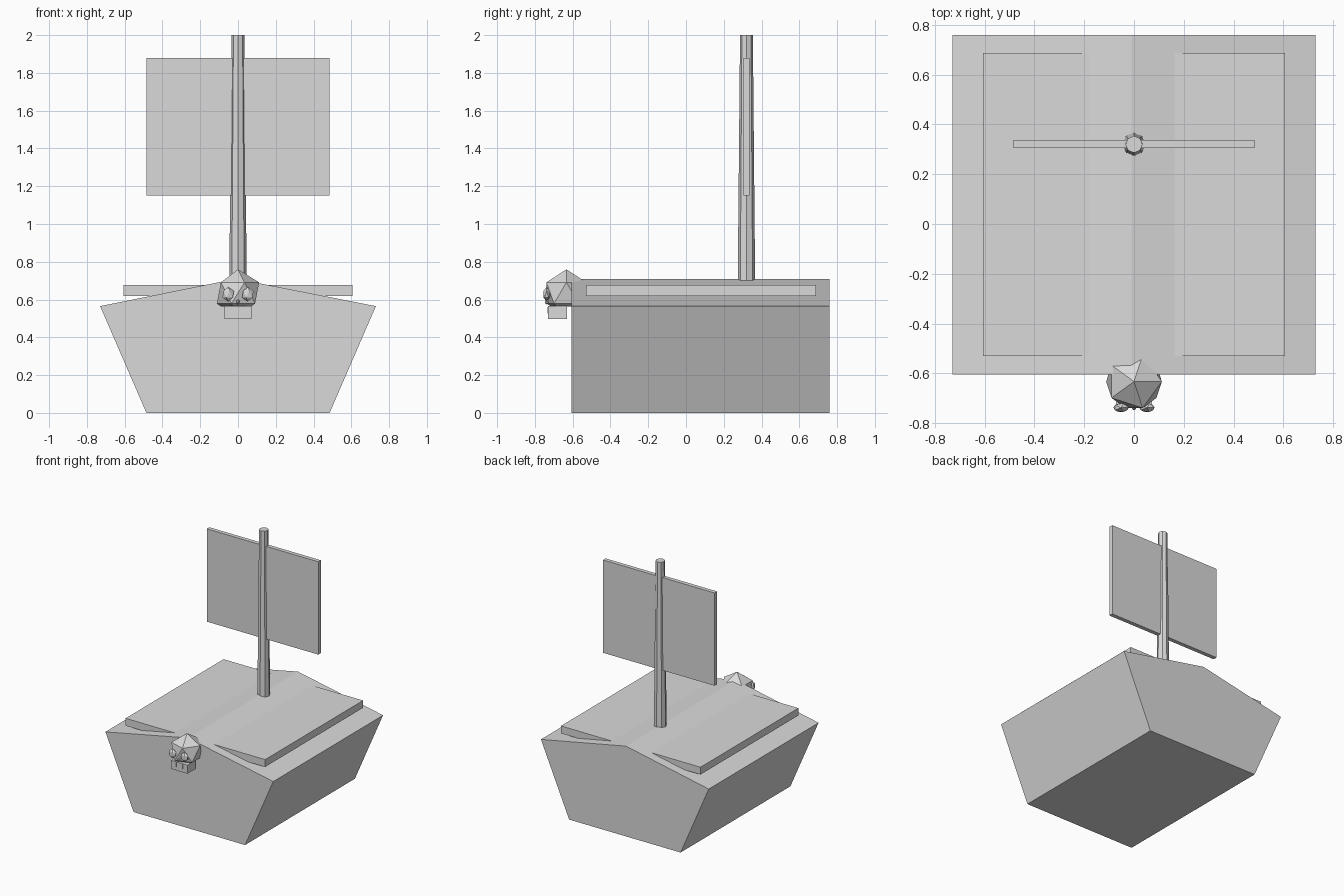
import bpy, bmesh
from mathutils import Vector, Matrix

if "Cube" in bpy.data.objects:
    bpy.data.objects.remove(bpy.data.objects["Cube"], do_unlink=True)

GREY = (0.7, 0.7, 0.7, 1)
grey = bpy.data.materials.new("plain grey")
grey.use_nodes = True
grey.diffuse_color = GREY
grey.node_tree.nodes["Principled BSDF"].inputs["Base Color"].default_value = GREY


def finish(name, bm):
    bmesh.ops.recalc_face_normals(bm, faces=bm.faces[:])
    mesh = bpy.data.meshes.new(name)
    bm.to_mesh(mesh)
    bm.free()
    mesh.materials.append(grey)
    obj = bpy.data.objects.new(name, mesh)
    bpy.context.collection.objects.link(obj)
    return obj


def box(name, low, high):
    low, high = Vector(low), Vector(high)
    bm = bmesh.new()
    place = Matrix.Translation((low + high) / 2) @ Matrix.Diagonal((high - low).to_4d())
    place[3][3] = 1
    bmesh.ops.create_cube(bm, size=1, matrix=place)
    return finish(name, bm)


def ball(name, center, radii, cut_z=None):
    bm = bmesh.new()
    place = Matrix.Translation(center) @ Matrix.Diagonal((*radii, 1))
    bmesh.ops.create_icosphere(bm, subdivisions=1, radius=1, matrix=place)
    if cut_z is not None:
        parts = bm.verts[:] + bm.edges[:] + bm.faces[:]
        bmesh.ops.bisect_plane(bm, geom=parts, plane_co=(0, 0, cut_z),
                               plane_no=(0, 0, 1), clear_inner=True)
        bmesh.ops.holes_fill(bm, edges=[e for e in bm.edges if e.is_boundary])
    return finish(name, bm)


# Hull: flared section with a ridged top, extruded front to back
section = [(-0.485, 0), (0.485, 0), (0.73, 0.565), (-0.01, 0.71), (-0.73, 0.565)]
bm = bmesh.new()
hull_face = bm.faces.new([bm.verts.new((x, -0.605, z)) for x, z in section])
sweep = bmesh.ops.extrude_face_region(bm, geom=[hull_face], use_keep_orig=True)
moved = [v for v in sweep["geom"] if isinstance(v, bmesh.types.BMVert)]
bmesh.ops.translate(bm, verts=moved, vec=(0, 1.365, 0))
finish("hull", bm)

# Deck slab that emerges on both sides of the ridge
box("deck", (-0.607, -0.53, 0.618), (0.607, 0.687, 0.676))

# Tapered mast and its sail
bm = bmesh.new()
bmesh.ops.create_cone(bm, cap_ends=True, segments=8, radius1=0.046, radius2=0.034,
                      depth=1.3, matrix=Matrix.Translation((0, 0.32, 1.35)))
finish("mast", bm)
box("sail", (-0.485, 0.305, 1.15), (0.485, 0.337, 1.88))

# Skull figurehead
ball("skull", (0, -0.633, 0.635), (0.125, 0.125, 0.125), cut_z=0.563)
box("jaw", (-0.072, -0.73, 0.498), (0.072, -0.63, 0.565))
for side, sign in (("left", 1), ("right", -1)):
    ball(side + "_eye", (sign * 0.052, -0.738, 0.628), (0.034, 0.02, 0.038))
ball("nose", (0, -0.737, 0.588), (0.01, 0.012, 0.014))
for i in (-1, 0, 1):
    x = i * 0.028
    box("tooth_gap", (x - 0.003, -0.733, 0.525), (x + 0.003, -0.728, 0.56))
